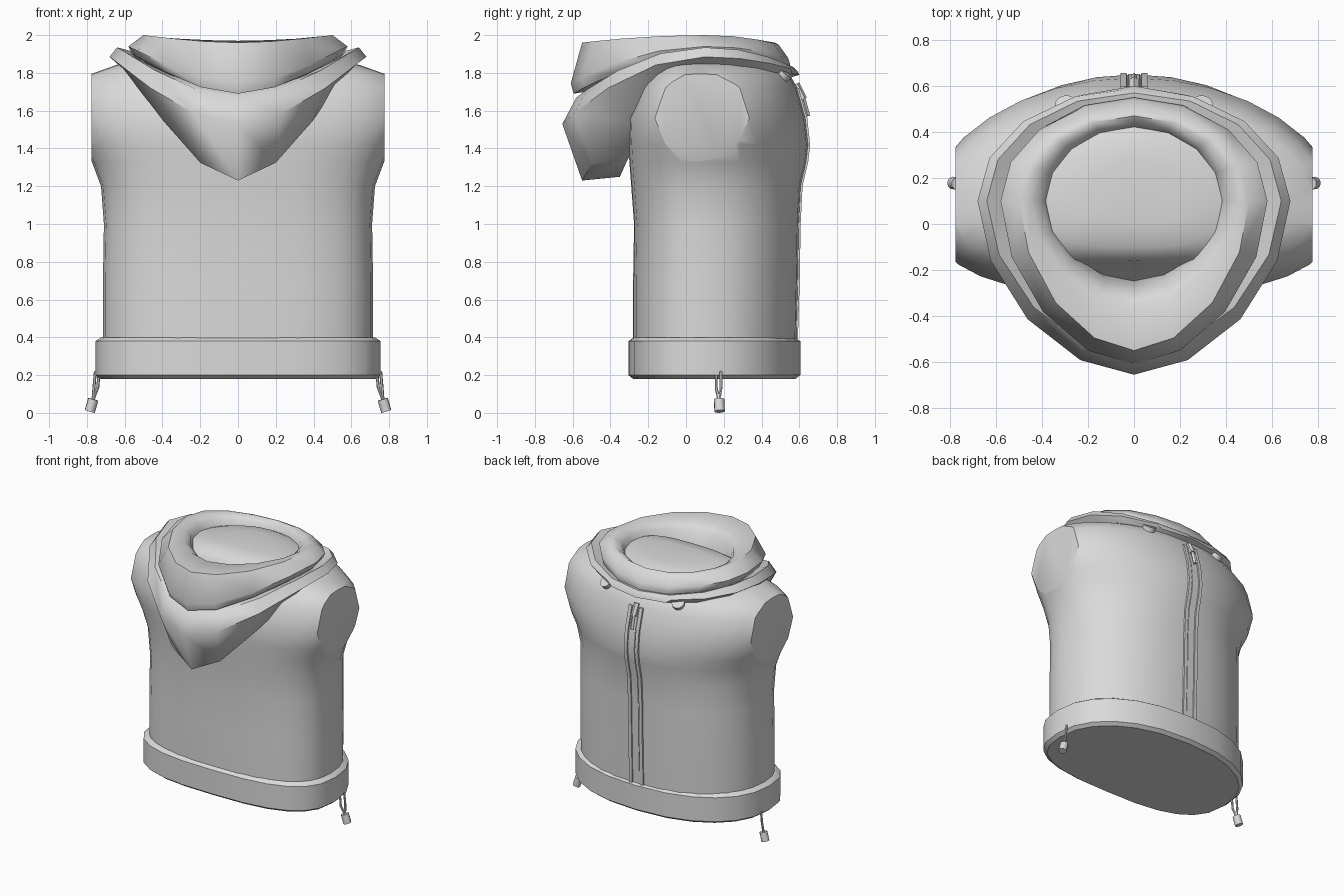
import bpy
import bmesh
import math
from mathutils import Vector

cube = bpy.data.objects.get("Cube")
if cube:
    bpy.data.objects.remove(cube, do_unlink=True)

fabric = bpy.data.materials.new("light_grey")
fabric.use_nodes = True
GREY = (0.7, 0.7, 0.7, 1)
fabric.diffuse_color = GREY
fabric.node_tree.nodes["Principled BSDF"].inputs["Base Color"].default_value = GREY


def finish(name, bm, angle=30):
    """Turn a bmesh into a shaded object."""
    bmesh.ops.recalc_face_normals(bm, faces=bm.faces)
    mesh = bpy.data.meshes.new(name)
    bm.to_mesh(mesh)
    bm.free()
    mesh.materials.append(fabric)
    obj = bpy.data.objects.new(name, mesh)
    bpy.context.collection.objects.link(obj)
    bpy.ops.object.select_all(action="DESELECT")
    obj.select_set(True)
    bpy.context.view_layer.objects.active = obj
    bpy.ops.object.shade_smooth_by_angle(angle=math.radians(angle))
    return obj


def spread(value, power):
    return math.copysign(abs(value) ** power, value)


def oval(width, front, back, z, count, n_front, n_back, mid=0.13, skew=0.0,
         z_front=None, z_back=None):
    """Closed oval around the body; front and back may dip away from the side height."""
    points = []
    for i in range(count):
        t = math.tau * i / count
        is_front = math.cos(t) > 0
        power = 2 / (n_front if is_front else n_back)
        s, c = spread(math.sin(t), power), spread(math.cos(t), power)
        depth = mid - front if is_front else back - mid
        target = z_front if is_front else z_back
        height = z if target is None else z + (target - z) * abs(math.cos(t)) ** 2.2
        points.append((width * s, mid - depth * c - skew * s * s, height))
    return points


def loft(bm, loops, caps=True, closed=False):
    rows = [[bm.verts.new(p) for p in loop] for loop in loops]
    pairs = list(zip(rows, rows[1:]))
    if closed:
        pairs.append((rows[-1], rows[0]))
    for a, b in pairs:
        for i in range(len(a)):
            j = (i + 1) % len(a)
            bm.faces.new((a[i], a[j], b[j], b[i]))
    if caps:
        bm.faces.new(rows[0])
        bm.faces.new(rows[-1])


# Torso: height, half width, front, back and roundness of the back
TORSO = [
    (0.3, 0.715, -0.28, 0.585, 2.4), (0.7, 0.715, -0.28, 0.595, 2.4),
    (1.0, 0.71, -0.275, 0.6, 2.4), (1.2, 0.725, -0.29, 0.61, 2.2),
    (1.33, 0.774, -0.3, 0.64, 2), (1.42, 0.825, -0.305, 0.65, 2),
    (1.56, 0.89, -0.31, 0.635, 2), (1.72, 0.86, -0.25, 0.59, 2),
    (1.79, 0.79, -0.2, 0.55, 2), (1.84, 0.65, -0.17, 0.5, 2),
    (1.88, 0.5, -0.16, 0.46, 2), (1.925, 0.36, -0.1, 0.38, 2),
    (1.94, 0.2, 0.0, 0.28, 2),
]
bm = bmesh.new()
loft(bm, [oval(w, f, b, z, 32, 2.4, nb, skew=0.05) for z, w, f, b, nb in TORSO])
# Flat cut ends at the armholes
for side in (-1, 1):
    cut = bmesh.ops.bisect_plane(
        bm, geom=bm.verts[:] + bm.edges[:] + bm.faces[:], dist=0.0001,
        plane_co=(side * 0.775, 0, 0), plane_no=(side, 0, 0), clear_outer=True)
    rim = [e for e in cut["geom_cut"] if isinstance(e, bmesh.types.BMEdge)]
    bmesh.ops.holes_fill(bm, edges=rim, sides=0)
finish("torso", bm, 40)

# Hem band with softened edges
bm = bmesh.new()
HEM = [(0.18, 0.025), (0.2, 0), (0.38, 0), (0.4, 0.03)]
loft(bm, [oval(0.755 - d, -0.305 + d, 0.605 - d, z, 24, 2.5, 2.4, skew=0.05)
          for z, d in HEM])
finish("hem_band", bm)

# Folded hood: half width, front, back, then side, front and back heights
HOOD = [
    (0.37, -0.26, 0.41, 1.88, 1.78, 1.86),
    (0.4, -0.3, 0.43, 1.96, 1.92, 1.93),
    (0.45, -0.36, 0.47, 1.99, 1.97, 1.96),
    (0.5, -0.55, 0.49, 2.0, 1.96, 1.95),
    (0.58, -0.61, 0.54, 1.94, 1.745, 1.88),
    (0.56, -0.595, 0.55, 1.9, 1.69, 1.85),
    (0.53, -0.53, 0.55, 1.87, 1.7, 1.83),
    (0.64, -0.58, 0.57, 1.935, 1.67, 1.83),
    (0.68, -0.655, 0.59, 1.885, 1.53, 1.81),
    (0.58, -0.55, 0.6, 1.82, 1.23, 1.79),
    (0.5, -0.35, 0.5, 1.78, 1.25, 1.76),
    (0.4, -0.22, 0.4, 1.74, 1.6, 1.72),
]
bm = bmesh.new()
loft(bm, [oval(w, f, b, z, 16, 1.8, 2, mid=0.1, z_front=zf, z_back=zb)
          for w, f, b, z, zf, zb in HOOD], caps=False, closed=True)
finish("hood", bm, 50)


# Back closure: recessed tape between two raised lips
def strip(name, x, half, lift):
    bm = bmesh.new()
    loops = []
    for z, w, f, b, nb in TORSO[:8]:
        z = max(z, 0.38)
        outer, inner = b + lift, b - 0.03
        loops.append([(x - half, inner, z), (x + half, inner, z),
                      (x + half * 0.7, outer, z), (x - half * 0.7, outer, z)])
    loft(bm, loops)
    finish(name, bm)


strip("zipper_tape", 0, 0.035, 0.002)
for label, side in (("left", 1), ("right", -1)):
    strip(label + "_zipper_lip", side * 0.045, 0.018, 0.007)


def rod(name, start, end, radius, sides=10):
    """Cylinder between two points."""
    start, end = Vector(start), Vector(end)
    axis = end - start
    bm = bmesh.new()
    bmesh.ops.create_cone(bm, cap_ends=True, segments=sides, radius1=radius,
                          radius2=radius, depth=axis.length)
    bm.transform(axis.to_track_quat("Z", "Y").to_matrix().to_4x4())
    bmesh.ops.translate(bm, verts=bm.verts, vec=(start + end) / 2)
    return finish(name, bm, 40)


# Zipper slider and hanging pull
rod("zipper_slider", (0, 0.58, 1.74), (0, 0.62, 1.66), 0.022, 6)
rod("zipper_pull", (0, 0.615, 1.68), (0, 0.645, 1.57), 0.013, 4)

# Hood buttons, hem cords and toggles on both sides
for label, side in (("left", 1), ("right", -1)):
    rod(label + "_hood_button", (side * 0.29, 0.49, 1.765), (side * 0.3, 0.525, 1.805), 0.045, 14)
    for place, x, y in (("front", 0.735, 0.16), ("back", 0.755, 0.185)):
        knee = (side * (x + 0.008), y, 0.13)
        rod(label + "_cord_" + place, (side * x, y, 0.22), knee, 0.008, 6)
        rod(label + "_cord_end_" + place, knee, (side * 0.768, 0.175, 0.065), 0.008, 6)
    rod(label + "_toggle", (side * 0.766, 0.175, 0.072), (side * 0.785, 0.178, 0.008), 0.028)
